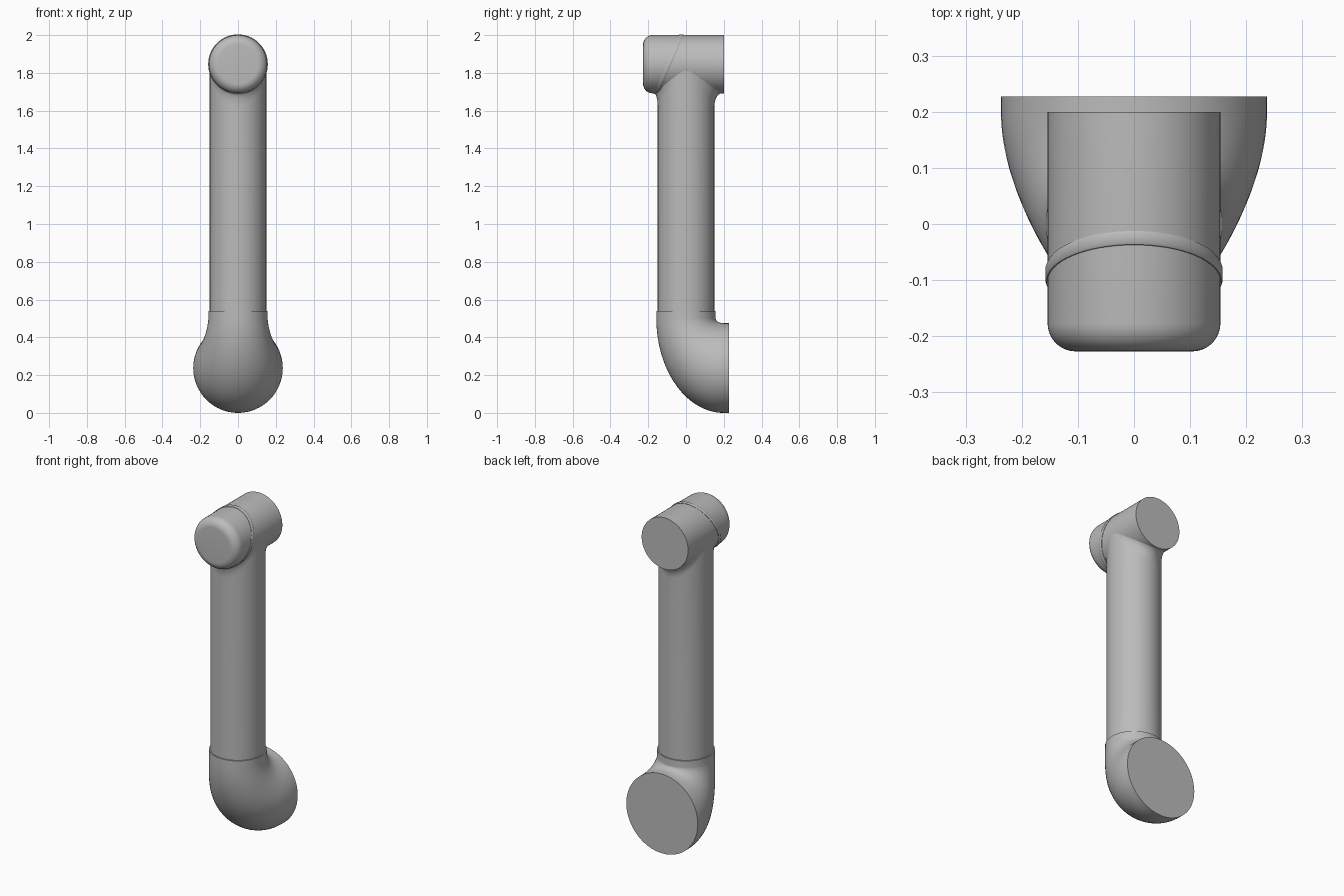
import bpy, bmesh
from math import sin, cos, pi, sqrt, radians

SEGS = 64
HEAD_R, HEAD_Z = 0.154, 1.846
PIPE_R, COLLAR_R = 0.15, 0.157
ANGLES = [2 * pi * i / SEGS for i in range(SEGS)]

cube = bpy.data.objects.get("Cube")
if cube:
    bpy.data.objects.remove(cube, do_unlink=True)

grey = bpy.data.materials.new("plain_grey")
grey.use_nodes = True
COLOUR = (0.5, 0.5, 0.5, 1)
grey.diffuse_color = COLOUR
grey.node_tree.nodes["Principled BSDF"].inputs["Base Color"].default_value = COLOUR


def loft(name, rings, closed=False):
    """Skin a list of point rings, capping the ends or joining last to first."""
    bm = bmesh.new()
    loops = [[bm.verts.new(p) for p in ring] for ring in rings]
    pairs = list(zip(loops, loops[1:]))
    if closed:
        pairs.append((loops[-1], loops[0]))
    else:
        bm.faces.new(loops[0])
        bm.faces.new(loops[-1])
    for low, high in pairs:
        for i in range(SEGS):
            j = (i + 1) % SEGS
            bm.faces.new((low[i], low[j], high[j], high[i]))
    bmesh.ops.recalc_face_normals(bm, faces=bm.faces)
    mesh = bpy.data.meshes.new(name)
    bm.to_mesh(mesh)
    bm.free()
    mesh.materials.append(grey)
    obj = bpy.data.objects.new(name, mesh)
    bpy.context.collection.objects.link(obj)
    bpy.ops.object.select_all(action="DESELECT")
    obj.select_set(True)
    bpy.context.view_layer.objects.active = obj
    bpy.ops.object.shade_smooth_by_angle(angle=radians(35))
    return obj


def head_ring(y, r, lean=0):
    return [(r * cos(a), y + lean * r * sin(a), HEAD_Z + r * sin(a)) for a in ANGLES]


# Horizontal head with a rounded front edge and a flat back
ROUND = 0.05
front = -0.227
head = [head_ring(front + ROUND * (1 - cos(t)), HEAD_R - ROUND * (1 - sin(t)))
        for t in [pi / 2 * i / 10 for i in range(11)]]
head.append(head_ring(0.2, HEAD_R))
loft("head", head)

# Slanted ridge around the head
ridge = [(-0.102, 0.145), (-0.102, 0.156), (-0.098, 0.158),
         (-0.082, 0.158), (-0.078, 0.156), (-0.078, 0.145)]
loft("head_ridge", [head_ring(y, r, 0.42) for y, r in ridge], closed=True)


# Upright pipe, flaring into the underside of the head
def flare_ring(u):
    ring = []
    for a in ANGLES:
        x = PIPE_R * cos(a)
        join = HEAD_Z - sqrt(HEAD_R ** 2 - x ** 2) + 0.004
        reach = 0.045 if sin(a) > 0 else 0.022
        y = (PIPE_R + reach * (1 - sqrt(1 - u * u))) * sin(a)
        ring.append((x, y, join - 0.075 * abs(sin(a)) * (1 - u)))
    return ring


base = [(PIPE_R * cos(a), PIPE_R * sin(a), 0.45) for a in ANGLES]
loft("upright_pipe", [base] + [flare_ring(i / 8) for i in range(9)])

# Widening elbow, swept from the collar down to the round back plate
elbow = [[(COLLAR_R * cos(a), COLLAR_R * sin(a), 0.54) for a in ANGLES]]
STEPS = 28
for i in range(STEPS + 1):
    t = pi / 2 * i / STEPS
    outer = (0.2 - 0.357 * cos(t), 0.5 - 0.5 * sin(t))
    inner = (0.2 - 0.043 * cos(t), 0.5 - 0.025 * sin(t))
    mid_y, mid_z = (outer[0] + inner[0]) / 2, (outer[1] + inner[1]) / 2
    half_y, half_z = (inner[0] - outer[0]) / 2, (inner[1] - outer[1]) / 2
    width = COLLAR_R + 0.08 * sin(t) ** 1.5
    elbow.append([(width * cos(a), mid_y + half_y * sin(a), mid_z + half_z * sin(a))
                  for a in ANGLES])
elbow.append([(x, 0.227, z) for x, y, z in elbow[-1]])
loft("elbow", elbow)
